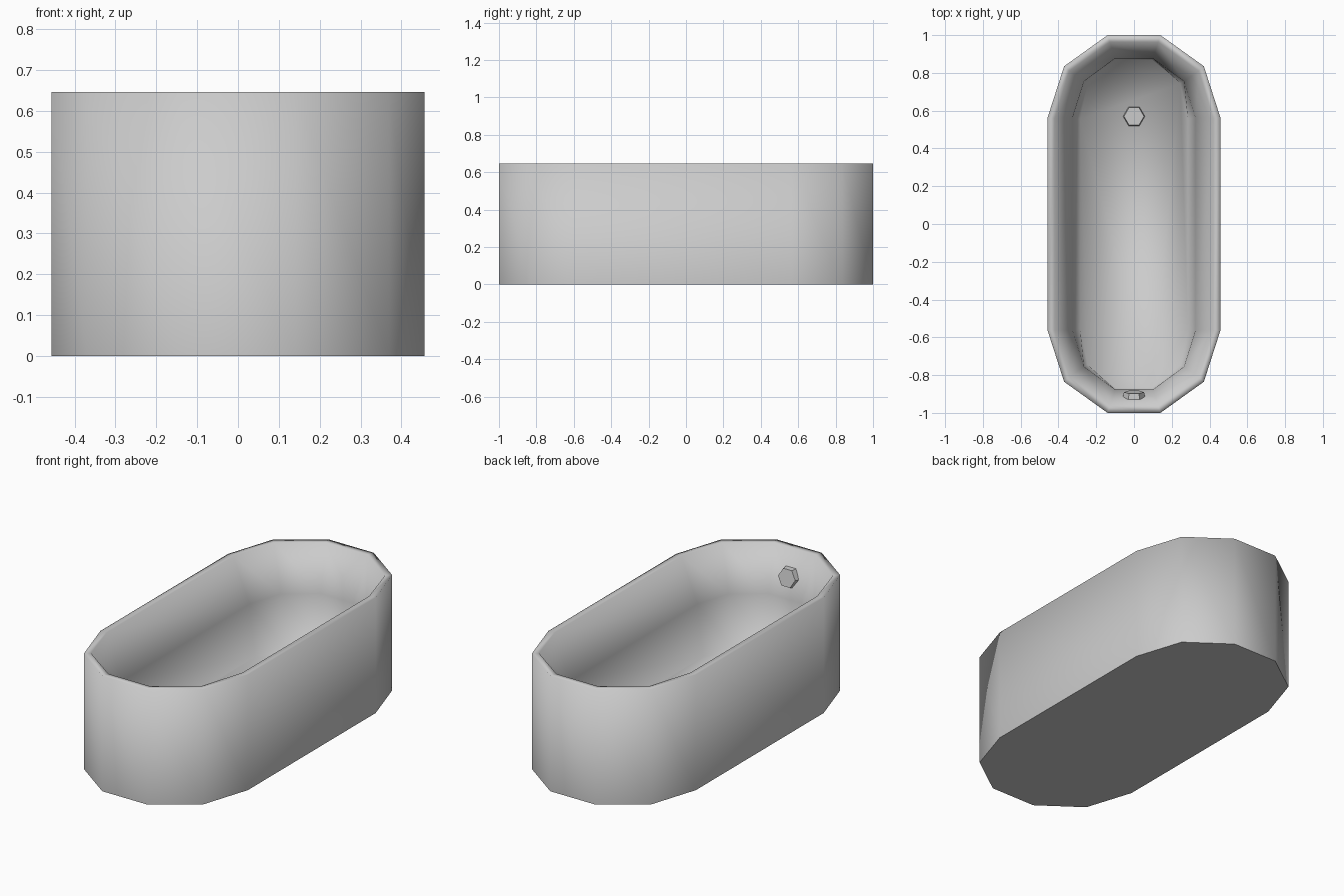
import bpy, bmesh, math
from mathutils import Matrix

cube = bpy.data.objects.get("Cube")
if cube:
    bpy.data.objects.remove(cube)

grey = bpy.data.materials.new("plain grey")
grey.use_nodes = True
grey.diffuse_color = (0.6, 0.6, 0.6, 1)
grey.node_tree.nodes["Principled BSDF"].inputs["Base Color"].default_value = (0.6, 0.6, 0.6, 1)


def finish(bm, name):
    bmesh.ops.recalc_face_normals(bm, faces=bm.faces)
    mesh = bpy.data.meshes.new(name)
    bm.to_mesh(mesh)
    bm.free()
    mesh.materials.append(grey)
    obj = bpy.data.objects.new(name, mesh)
    bpy.context.collection.objects.link(obj)
    return obj


def outline(quarter):
    """Mirror a quarter outline into a closed twelve-sided loop."""
    right = quarter + [(x, -y) for x, y in reversed(quarter)]
    return right + [(-x, y) for x, y in reversed(right)]


# Tub shell: rings from the underside, over the rim and down to the floor
outer = [(0.14, 1.0), (0.37, 0.835), (0.457, 0.565)]
lip = [(0.128, 0.963), (0.343, 0.81), (0.42, 0.56)]
waist = [(0.1, 0.877), (0.265, 0.755), (0.325, 0.565)]
basin = [(0.095, 0.87), (0.245, 0.745), (0.285, 0.555)]
levels = [(outer, 0), (outer, 0.646), (lip, 0.646), (waist, 0.4), (basin, 0.12)]

bm = bmesh.new()
rings = [[bm.verts.new((x, y, z)) for x, y in outline(q)] for q, z in levels]
for low, high in zip(rings, rings[1:]):
    for i in range(len(low)):
        j = (i + 1) % len(low)
        bm.faces.new((low[i], low[j], high[j], high[i]))
bm.faces.new(rings[0])
bm.faces.new(rings[-1])
tub = finish(bm, "tub_shell")
for poly in tub.data.polygons:
    poly.use_smooth = True
# Keep the underside and the outer top edge crisp
for edge in tub.data.edges:
    ends = [tub.data.vertices[v].co for v in edge.vertices]
    edge.use_edge_sharp = all(v.z < 0.01 for v in ends)


def hex_cap(name, location, tilt):
    """Low six-sided cap, slightly tapered."""
    bm = bmesh.new()
    place = Matrix.Translation(location) @ Matrix.Rotation(tilt, 4, "X") @ Matrix.Rotation(math.pi / 6, 4, "Z")
    bmesh.ops.create_cone(bm, cap_ends=True, segments=6, radius1=0.06,
                          radius2=0.053, depth=0.03, matrix=place)
    return finish(bm, name)


# Fittings: floor drain and end wall overflow
hex_cap("drain", (0, 0.57, 0.125), 0)
hex_cap("overflow", (0, -0.905, 0.506), math.radians(-80))
